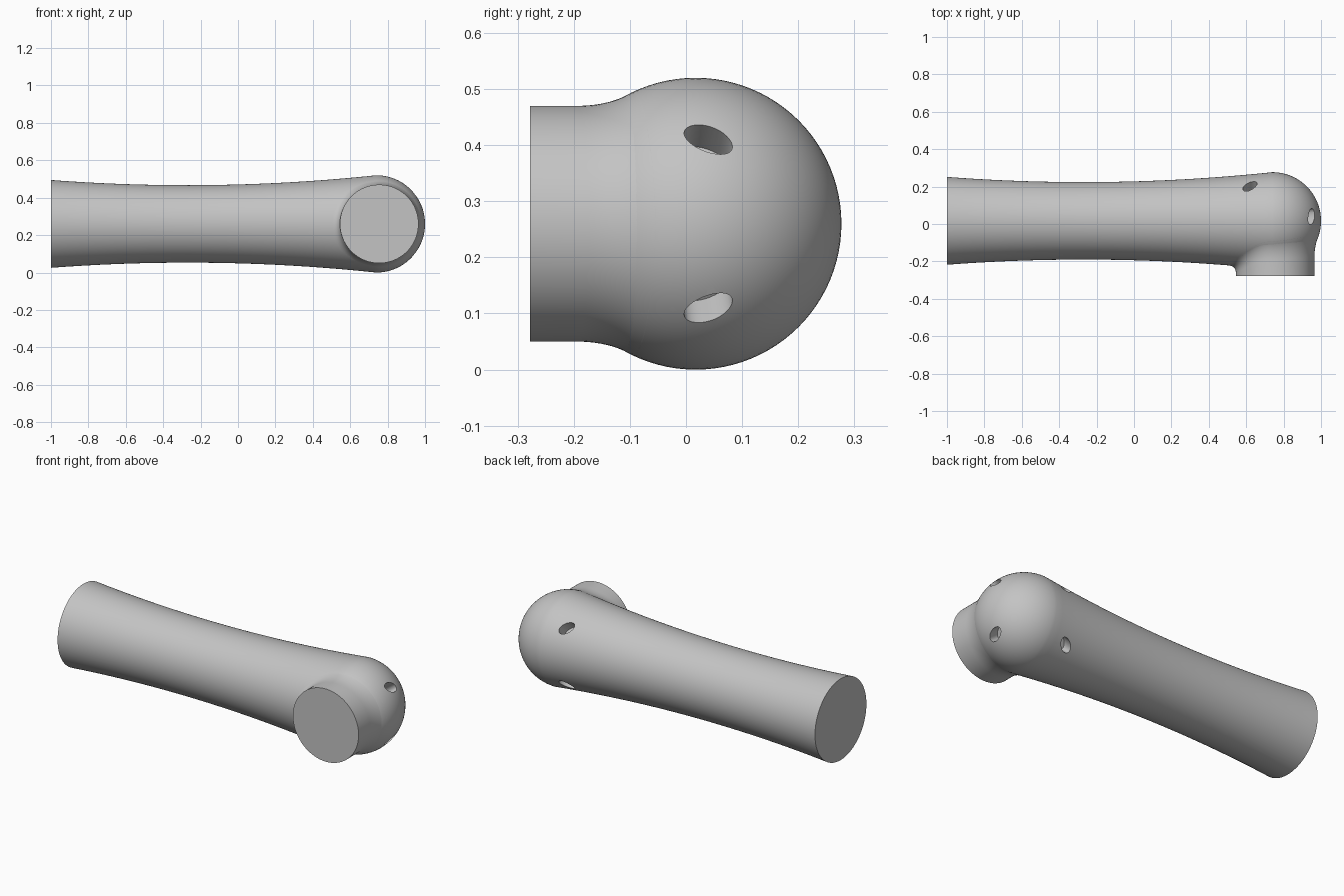
import bpy, bmesh
from math import sin, cos, pi, sqrt
from mathutils import Vector, Matrix

cube = bpy.data.objects.get("Cube")
if cube:
    bpy.data.objects.remove(cube)

grey = bpy.data.materials.new("mid grey")
grey.use_nodes = True
colour = (0.55, 0.55, 0.55, 1)
grey.diffuse_color = colour
grey.node_tree.nodes["Principled BSDF"].inputs["Base Color"].default_value = colour

CY, CZ = 0.017, 0.26        # long axis of the arm
BALL_X, BALL_R = 0.74, 0.26  # rounded end
STUB_X, STUB_R, STUB_Y = 0.755, 0.21, -0.278
SEGS = 96


def arm_radius(x):
    if x > BALL_X:
        return sqrt(max(BALL_R ** 2 - (x - BALL_X) ** 2, 0))
    return 0.207 + 0.052 * (x + 0.27) ** 2


def front_surface(x, z):
    return CY - sqrt(max(arm_radius(x) ** 2 - (z - CZ) ** 2, 0))


def loft(name, rings, cap_end=False, tip=None):
    """Skin a list of rings, capping the first one."""
    bm = bmesh.new()
    loops = [[bm.verts.new(p) for p in ring] for ring in rings]
    for a, b in zip(loops, loops[1:]):
        for i in range(len(a)):
            j = (i + 1) % len(a)
            bm.faces.new((a[i], a[j], b[j], b[i]))
    bm.faces.new(loops[0])
    if cap_end:
        bm.faces.new(loops[-1])
    if tip:
        t = bm.verts.new(tip)
        last = loops[-1]
        for i in range(len(last)):
            bm.faces.new((last[i], last[(i + 1) % len(last)], t))
    bmesh.ops.recalc_face_normals(bm, faces=bm.faces)
    mesh = bpy.data.meshes.new(name)
    bm.to_mesh(mesh)
    bm.free()
    mesh.materials.append(grey)
    obj = bpy.data.objects.new(name, mesh)
    bpy.context.collection.objects.link(obj)
    return obj


angles = [2 * pi * i / SEGS for i in range(SEGS)]

# Waisted arm with a rounded end
xs = [-1 + (BALL_X + 1) * i / 40 for i in range(41)]
xs += [BALL_X + BALL_R * sin(pi / 2 * i / 24) for i in range(1, 24)]
rings = [[(x, CY + arm_radius(x) * cos(a), CZ + arm_radius(x) * sin(a))
          for a in angles] for x in xs]
arm = loft("arm", rings, tip=(BALL_X + BALL_R, CY, CZ))

# Front stub, blended into the arm with a curved fillet
columns = []
for a in angles:
    side = max(-cos(a), 0) ** 2
    reach = 0.025 + 0.015 * side
    drop = 0.06 - 0.02 * side

    def on_arm(r):
        x, z = STUB_X + r * cos(a), CZ + r * sin(a)
        return Vector((x, front_surface(x, z), z))

    corner, end = on_arm(STUB_R), on_arm(STUB_R + reach)
    start = corner - Vector((0, drop, 0))
    column = [Vector((corner.x, STUB_Y, corner.z))]
    for i in range(11):
        t = i / 10
        column.append(start * (1 - t) ** 2 + corner * 2 * t * (1 - t) + end * t * t)
    columns.append(column)
stub = loft("front_stub", list(zip(*columns)))

# Four oval screw holes, mirrored above and below
holes = [((0.95, 0.04), (0.02, 0.095, -0.04)),
         ((0.62, 0.203), (0.065, 0.045, -0.04))]
for n, ((x, y), along) in enumerate(holes):
    z = sqrt(arm_radius(x) ** 2 - (y - CY) ** 2)
    for side in (1, -1):
        centre = Vector((x, y, CZ + side * z))
        normal = Vector((max(x - BALL_X, 0), y - CY, side * z)).normalized()
        u = Vector((along[0], along[1], side * along[2]))
        u = (u - normal * u.dot(normal)).normalized()
        v = normal.cross(u)
        rings = [[centre + normal * d + u * 0.046 * cos(2 * pi * i / 32)
                  + v * 0.027 * sin(2 * pi * i / 32) for i in range(32)]
                 for d in (-0.07, 0.05)]
        cutter = loft(f"hole_cutter_{n}_{'top' if side > 0 else 'bottom'}", rings, True)
        cutter.hide_render = True
        cutter.hide_set(True)
        cut = arm.modifiers.new("screw hole", 'BOOLEAN')
        cut.operation = 'DIFFERENCE'
        cut.solver = 'EXACT'
        cut.object = cutter

# Bake the holes, then drop the cutters
bpy.context.view_layer.update()
baked = bpy.data.meshes.new_from_object(
    arm.evaluated_get(bpy.context.evaluated_depsgraph_get()))
arm.modifiers.clear()
arm.data = baked
for obj in list(bpy.data.objects):
    if obj.name.startswith("hole_cutter"):
        bpy.data.objects.remove(obj)

# Smooth shading with sharp rims
bpy.ops.object.select_all(action='DESELECT')
for obj in (arm, stub):
    obj.select_set(True)
bpy.context.view_layer.objects.active = arm
bpy.ops.object.shade_smooth_by_angle(angle=pi / 6)
